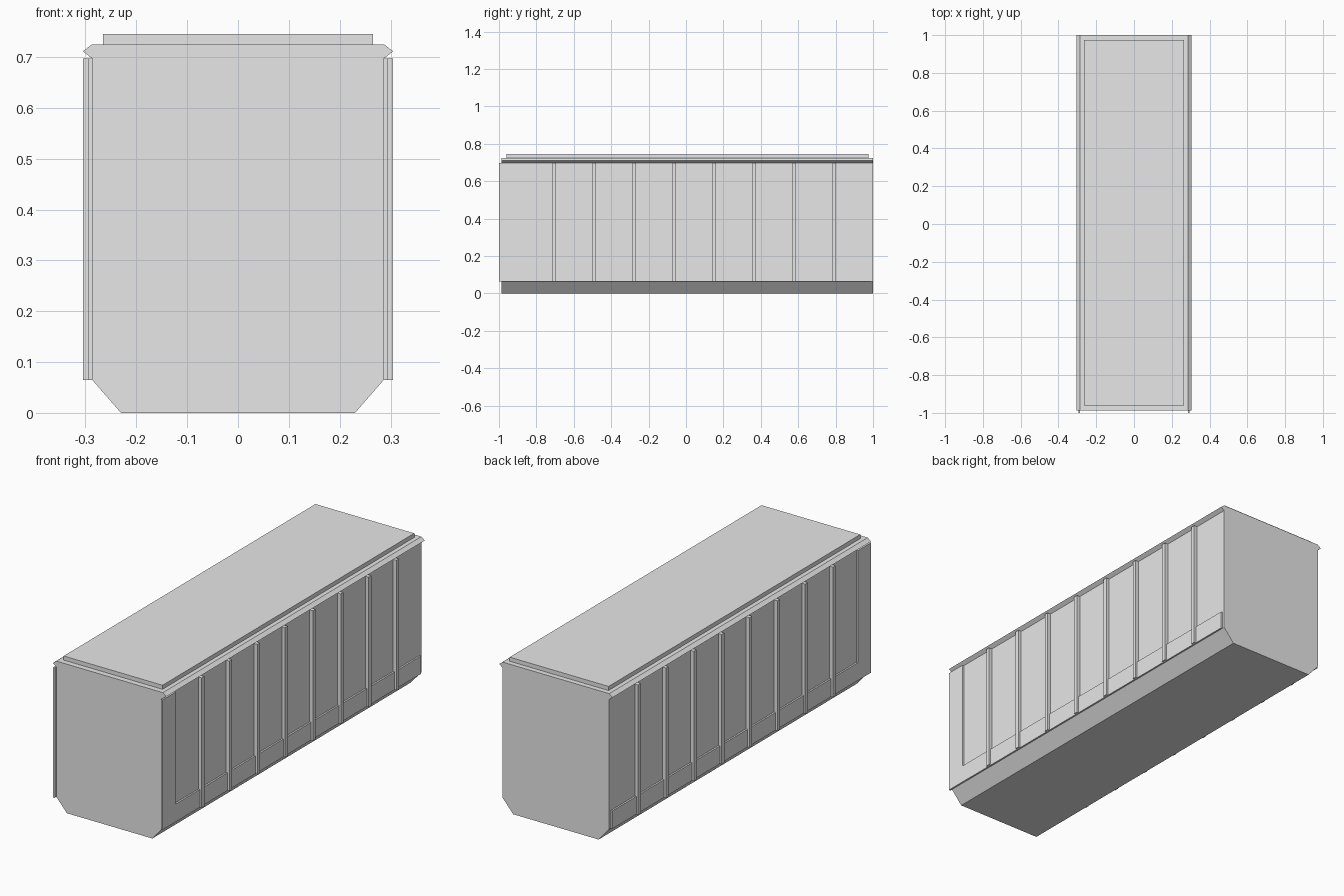
import bpy
import bmesh

cube = bpy.data.objects.get("Cube")
if cube:
    bpy.data.objects.remove(cube, do_unlink=True)

# Single plain grey finish
grey = bpy.data.materials.new("plain grey")
grey.use_nodes = True
grey.diffuse_color = (0.8, 0.8, 0.8, 1)
grey.node_tree.nodes["Principled BSDF"].inputs["Base Color"].default_value = (0.8, 0.8, 0.8, 1)


def extrude_along_y(name, profile, y0, y1, mirror=False):
    """Extrude an x-z outline from y0 to y1, optionally mirrored across x."""
    bm = bmesh.new()
    face = bm.faces.new([bm.verts.new((x, y0, z)) for x, z in profile])
    new = bmesh.ops.extrude_face_region(bm, geom=[face])["geom"]
    verts = [g for g in new if isinstance(g, bmesh.types.BMVert)]
    bmesh.ops.translate(bm, verts=verts, vec=(0, y1 - y0, 0))
    bmesh.ops.recalc_face_normals(bm, faces=bm.faces)
    mesh = bpy.data.meshes.new(name)
    bm.to_mesh(mesh)
    bm.free()
    mesh.materials.append(grey)
    obj = bpy.data.objects.new(name, mesh)
    bpy.context.collection.objects.link(obj)
    if mirror:
        obj.modifiers.new("Mirror", 'MIRROR')
    return obj


def rect(x0, x1, z0, z1):
    return [(x0, z0), (x1, z0), (x1, z1), (x0, z1)]


FRONT, BACK = -0.987, 1.0
SILL, EAVE, LEDGE = 0.065, 0.697, 0.152
WALL, PANEL, RIB = 0.287, 0.295, 0.305

# Main body with chamfered underside and pointed eaves
half = [(0.23, 0), (WALL, SILL), (WALL, EAVE), (RIB, 0.711), (WALL, 0.725)]
outline = half + [(-x, z) for x, z in reversed(half)]
extrude_along_y("body", outline, FRONT, BACK)

# Raised roof slab
extrude_along_y("roof_slab", rect(-0.266, 0.266, 0.72, 0.745), -0.96, 0.975)

# L-shaped side cladding: front panel plus long lower ledge
extrude_along_y("front_side_panel", rect(WALL - 0.001, PANEL, SILL, EAVE), -1.0, -0.9, mirror=True)
extrude_along_y("lower_ledge", rect(WALL - 0.001, PANEL, SILL, LEDGE), -0.9, 0.987, mirror=True)

# Evenly spaced vertical ribs on both sides
rib = extrude_along_y("side_ribs", rect(WALL - 0.001, RIB, SILL, EAVE), -0.715, -0.695, mirror=True)
array = rib.modifiers.new("Array", 'ARRAY')
array.count = 8
array.use_relative_offset = False
array.use_constant_offset = True
array.constant_offset_displace = (0, 0.214, 0)
